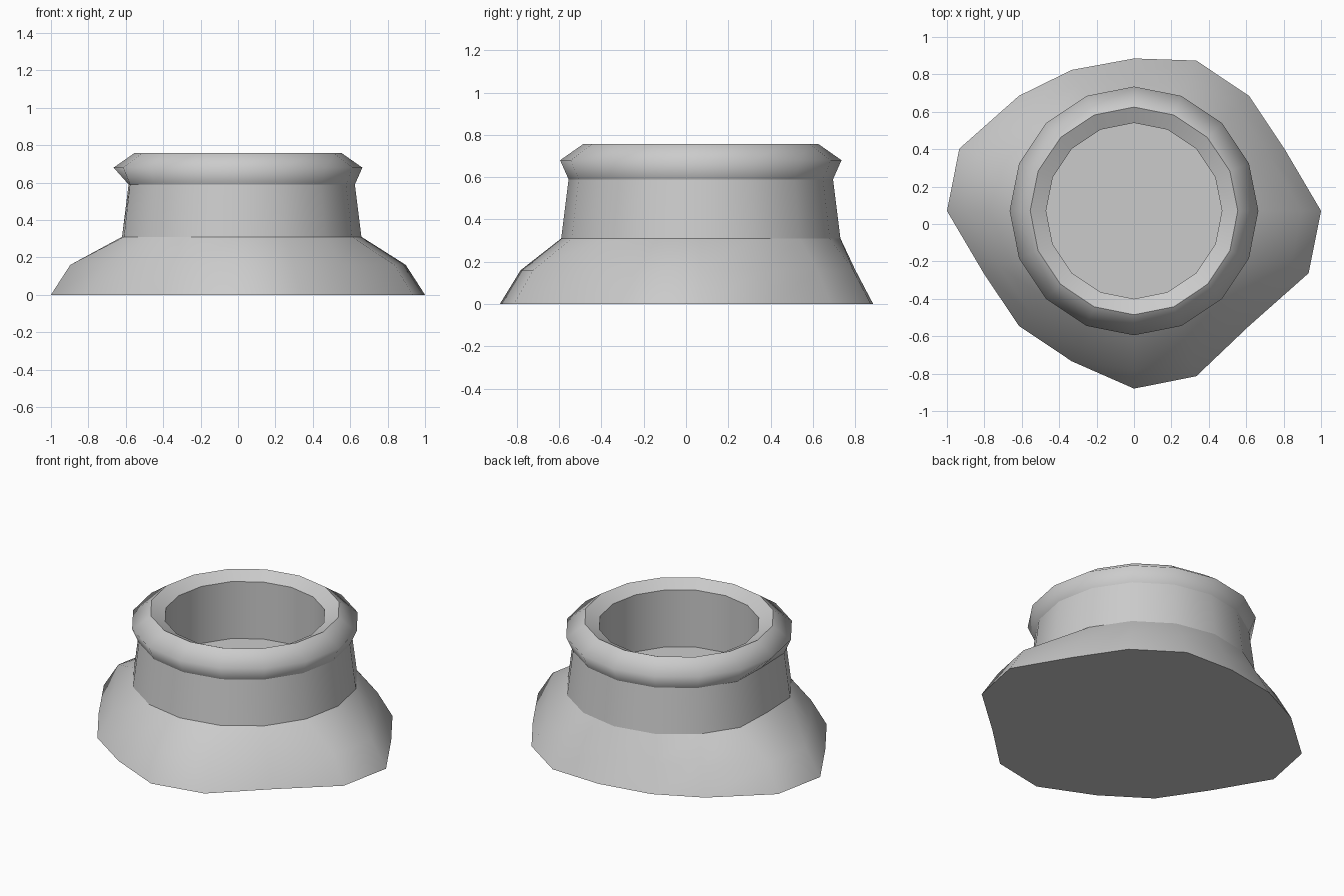
import bpy, bmesh, math

if "Cube" in bpy.data.objects:
    bpy.data.objects.remove(bpy.data.objects["Cube"])

SIDES = 16
CENTRE_Y = 0.07

# Uneven foot outline: offsets (dx, dy) from a regular 16-gon of radius 0.87
DENTS = {0: (0.13, 0), 4: (0, -0.055), 5: (0, -0.05), 7: (-0.13, 0),
         8: (-0.13, 0), 12: (0, -0.08), 13: (0, -0.08), 15: (0.13, 0)}
# The neck is slightly flattened on its left side
FLAT = {8: (0.04, 0)}

# Profile from foot to inner floor: radius, height, offsets, sharp ring
PROFILE = [
    (0.87, 0.00, DENTS, True),    # foot
    (0.78, 0.16, DENTS, False),   # flare
    (0.66, 0.31, FLAT, True),     # neck bottom
    (0.625, 0.59, FLAT, True),    # neck top
    (0.665, 0.68, {}, False),     # rim bulge
    (0.555, 0.757, {}, True),     # rim lip
    (0.47, 0.715, {}, True),      # inner bevel
    (0.47, 0.35, {}, True),       # inner floor
]

bm = bmesh.new()


def add_ring(radius, z, offsets):
    ring = []
    scale = radius / 0.87 if offsets is DENTS else 1
    for k in range(SIDES):
        a = math.tau * k / SIDES
        dx, dy = offsets.get(k, (0, 0))
        ring.append(bm.verts.new((radius * math.cos(a) + dx * scale,
                                  radius * math.sin(a) + dy * scale + CENTRE_Y, z)))
    return ring


# Walls
rings = [add_ring(r, z, off) for r, z, off, _ in PROFILE]
for low, high in zip(rings, rings[1:]):
    for k in range(SIDES):
        n = (k + 1) % SIDES
        bm.faces.new((low[k], low[n], high[n], high[k]))

# Underside and inner floor
bm.faces.new(rings[0][::-1])
bm.faces.new(rings[-1])

# Smooth around, crisp at the marked rings
for f in bm.faces:
    f.smooth = True
for ring, (_, _, _, sharp) in zip(rings, PROFILE):
    if sharp:
        for k in range(SIDES):
            bm.edges.get((ring[k], ring[(k + 1) % SIDES])).smooth = False

mesh = bpy.data.meshes.new("flared_collar")
bm.to_mesh(mesh)
bm.free()
bpy.context.collection.objects.link(bpy.data.objects.new("flared_collar", mesh))
